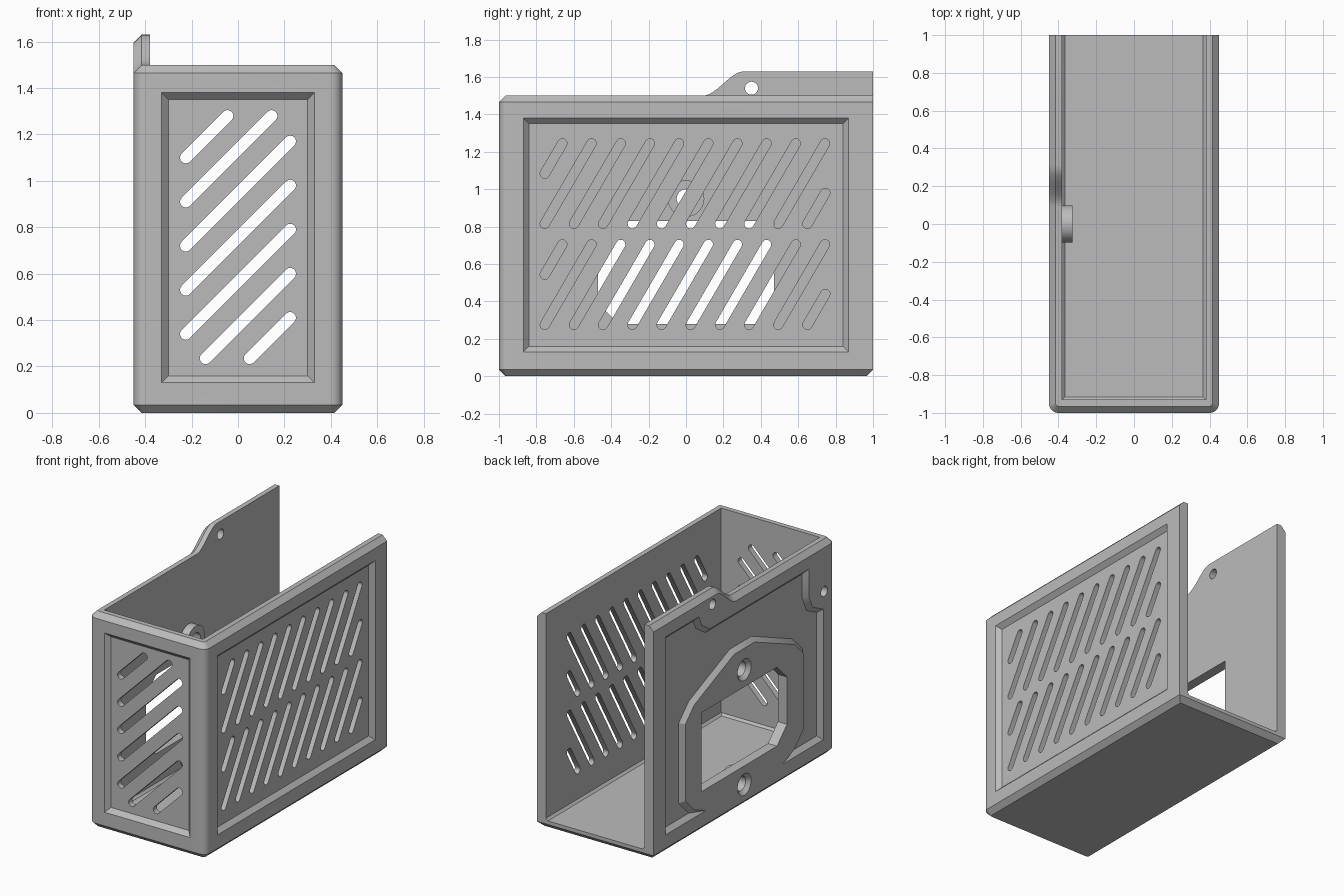
import bpy, bmesh, math
from mathutils import Vector

cube = bpy.data.objects.get("Cube")
if cube:
    bpy.data.objects.remove(cube, do_unlink=True)

grey = bpy.data.materials.new("Grey plastic")
grey.use_nodes = True
grey.diffuse_color = (0.5, 0.5, 0.5, 1)
grey.node_tree.nodes["Principled BSDF"].inputs["Base Color"].default_value = (0.5, 0.5, 0.5, 1)

W, WALL, H, CH = 0.45, 0.07, 1.5, 0.035   # half width, wall, height, chamfer
DEPTH = 0.03                              # depth of the sunken panels


def to_3d(axis, pts, d):
    """Place a flat outline at distance d along an axis."""
    if axis == "x":
        return [(d, u, v) for u, v in pts]
    if axis == "y":
        return [(u, d, v) for u, v in pts]
    return [(u, v, d) for u, v in pts]


def solid(name, axis, lofts):
    """Each loft is a list of (outline, distance) rings, closed at both ends."""
    bm = bmesh.new()
    for rings in lofts:
        loops = [[bm.verts.new(p) for p in to_3d(axis, pts, d)] for pts, d in rings]
        n = len(loops[0])
        for a, b in zip(loops, loops[1:]):
            for i in range(n):
                j = (i + 1) % n
                bm.faces.new((a[i], a[j], b[j], b[i]))
        bm.faces.new(loops[0])
        bm.faces.new(loops[-1])
    bmesh.ops.recalc_face_normals(bm, faces=bm.faces)
    mesh = bpy.data.meshes.new(name)
    bm.to_mesh(mesh)
    bm.free()
    mesh.materials.append(grey)
    ob = bpy.data.objects.new(name, mesh)
    bpy.context.collection.objects.link(ob)
    return ob


def combine(target, tool, operation="DIFFERENCE"):
    mod = target.modifiers.new("combine", "BOOLEAN")
    mod.operation, mod.object, mod.solver = operation, tool, "EXACT"
    bpy.context.view_layer.objects.active = target
    bpy.ops.object.modifier_apply(modifier=mod.name)
    bpy.data.objects.remove(tool, do_unlink=True)


def inset(pts, t):
    """Mitred inset of a counter-clockwise outline (negative t grows it)."""
    out = []
    for i, p in enumerate(pts):
        p = Vector(p)
        a = (p - Vector(pts[i - 1])).normalized()
        b = (Vector(pts[(i + 1) % len(pts)]) - p).normalized()
        na, nb = Vector((-a.y, a.x)), Vector((-b.y, b.x))
        out.append(tuple(p + (na + nb) * t / (1 + na.dot(nb))))
    return out


def rect(u0, u1, v0, v1):
    return [(u0, v0), (u1, v0), (u1, v1), (u0, v1)]


def capsule(a, b, r, steps=8):
    """Rounded slot outline from a to b; a circle when a equals b."""
    ang = math.atan2(b[1] - a[1], b[0] - a[0])
    pts = []
    for c, start in ((b, ang - math.pi / 2), (a, ang + math.pi / 2)):
        for i in range(steps + (a != b)):
            t = start + math.pi * i / steps
            pts.append((c[0] + r * math.cos(t), c[1] + r * math.sin(t)))
    return pts


def panel(pts, face, inward):
    """Sloped-edge recess cutter for a wall face."""
    return [(inset(pts, t), face + inward * t) for t in (-0.01, DEPTH)]


# Outer shell: rounded front corners, chamfered rim and base
def shell_outline(e, back):
    r, steps = 0.05, 8
    pts = [(-W + e, back)]
    for side, start in ((-1, math.pi), (1, 1.5 * math.pi)):
        for i in range(steps + 1):
            t = start + math.pi / 2 * i / steps
            pts.append((side * (W - r) + (r - e) * math.cos(t), r - 1 + (r - e) * math.sin(t)))
    return pts + [(W - e, back)]


case = solid("case", "z", [[
    (shell_outline(CH, 1 - CH), 0), (shell_outline(0, 1), CH),
    (shell_outline(0, 1), H - CH), (shell_outline(CH, 1), H)]])

# Raised mounting tab with an S-shaped shoulder
shoulder = []
for i in range(13):
    s = i / 12
    shoulder.append((0.09 + 0.22 * s, H + 0.13 * s * s * (3 - 2 * s)))


def tab_outline(drop):
    return [(1, 1.3), (0.09, 1.3)] + [(y, z - drop) for y, z in shoulder] + [(1, 1.63 - drop)]


combine(case, solid("tab", "x", [[
    (tab_outline(CH), -W), (tab_outline(0), CH - W), (tab_outline(0), -0.34)]]), "UNION")

# Interior, open at the top and back, with a softened floor edge
inner = W - WALL
combine(case, solid("cavity", "z", [[
    (rect(-inner + 0.015, inner - 0.015, WALL - 0.985, 1.1), 0.06),
    (rect(-inner, inner, WALL - 1, 1.1), 0.075),
    (rect(-inner, inner, WALL - 1, 1.1), 2)]]))

# Sunken panels on the left side and the front
combine(case, solid("side_panel", "x", [panel(rect(-0.87, 0.87, 0.13, 1.38), W, -1)]))
combine(case, solid("front_panel", "y", [panel(rect(-0.33, 0.33, 0.13, 1.38), -1, 1)]))

# Socket side panel: stepped around the screw holes, with a raised socket surround
socket_panel = solid("socket_panel", "x", [panel(
    [(-0.87, 0.13), (0.87, 0.13), (0.87, 1.51), (0.5, 1.51), (0.47, 1.44), (0.38, 1.38),
     (-0.71, 1.38), (-0.71, 1.19), (-0.75, 1.1), (-0.87, 1.04)], -W, 1)])
MID = 0.55
upper = [(0.68, 0.28), (0.57, 0.39), (0.12, 0.58)]
half = upper + [(-y, z) for y, z in reversed(upper)]
surround = [(y, MID + z) for y, z in half] + [(-y, MID - z) for y, z in half]
combine(socket_panel, solid("surround", "x", [
    [(inset(surround, t), -W + DEPTH - t) for t in (-0.02, 0.05)]]))
combine(case, socket_panel)

# Screw bosses inside, above and below the socket
screws = [(0, MID - 0.4), (0, MID + 0.4)]
combine(case, solid("screw_bosses", "x", [
    [(capsule(c, c, 0.098, 16), -0.41), (capsule(c, c, 0.098, 16), -0.325)] for c in screws]), "UNION")

# Socket opening, countersunk screw holes and mounting holes
opening = [(-0.36, 0.28), (0.47, 0.28), (0.47, 0.83), (-0.36, 0.83), (-0.47, 0.72), (-0.47, 0.39)]
combine(case, solid("socket_opening", "x", [[(opening, -0.6), (opening, -0.3)]]))
holes = [[(capsule(c, c, 0.085, 12), -0.46), (capsule(c, c, 0.05, 12), -0.425),
          (capsule(c, c, 0.05, 12), -0.3)] for c in screws]
holes += [[(capsule(c, c, 0.035, 12), -0.6), (capsule(c, c, 0.035, 12), -0.3)]
          for c in ((0.35, 1.54), (-0.88, 1.16))]
combine(case, solid("screw_holes", "x", holes))

# Two rows of slanted vents in the side
R = 0.025
slope = 0.43 / 0.25
side_vents = []
for base in (0.275, 0.815):
    for k in range(-1, 10):
        y0 = -0.755 + 0.156 * k
        lo, hi = max(y0, -0.755), min(y0 + 0.25, 0.745)
        slot = capsule((lo, base + (lo - y0) * slope), (hi, base + (hi - y0) * slope), R)
        side_vents.append([(slot, 0.3), (slot, 0.6)])
combine(case, solid("side_vents", "x", side_vents))

# Diagonal vents in the front
front_vents = []
for k in range(7):
    z0 = 1.1 - 0.19 * k
    lo, hi = max(0, 0.235 - z0), min(0.45, 1.28 - z0)
    slot = capsule((lo - 0.225, z0 + lo), (hi - 0.225, z0 + hi), R)
    front_vents.append([(slot, -1.2), (slot, -0.85)])
combine(case, solid("front_vents", "y", front_vents))

# Smooth the round parts, keep the chamfers crisp
bpy.ops.object.select_all(action="DESELECT")
case.select_set(True)
bpy.context.view_layer.objects.active = case
bpy.ops.object.shade_smooth_by_angle(angle=math.radians(30))
